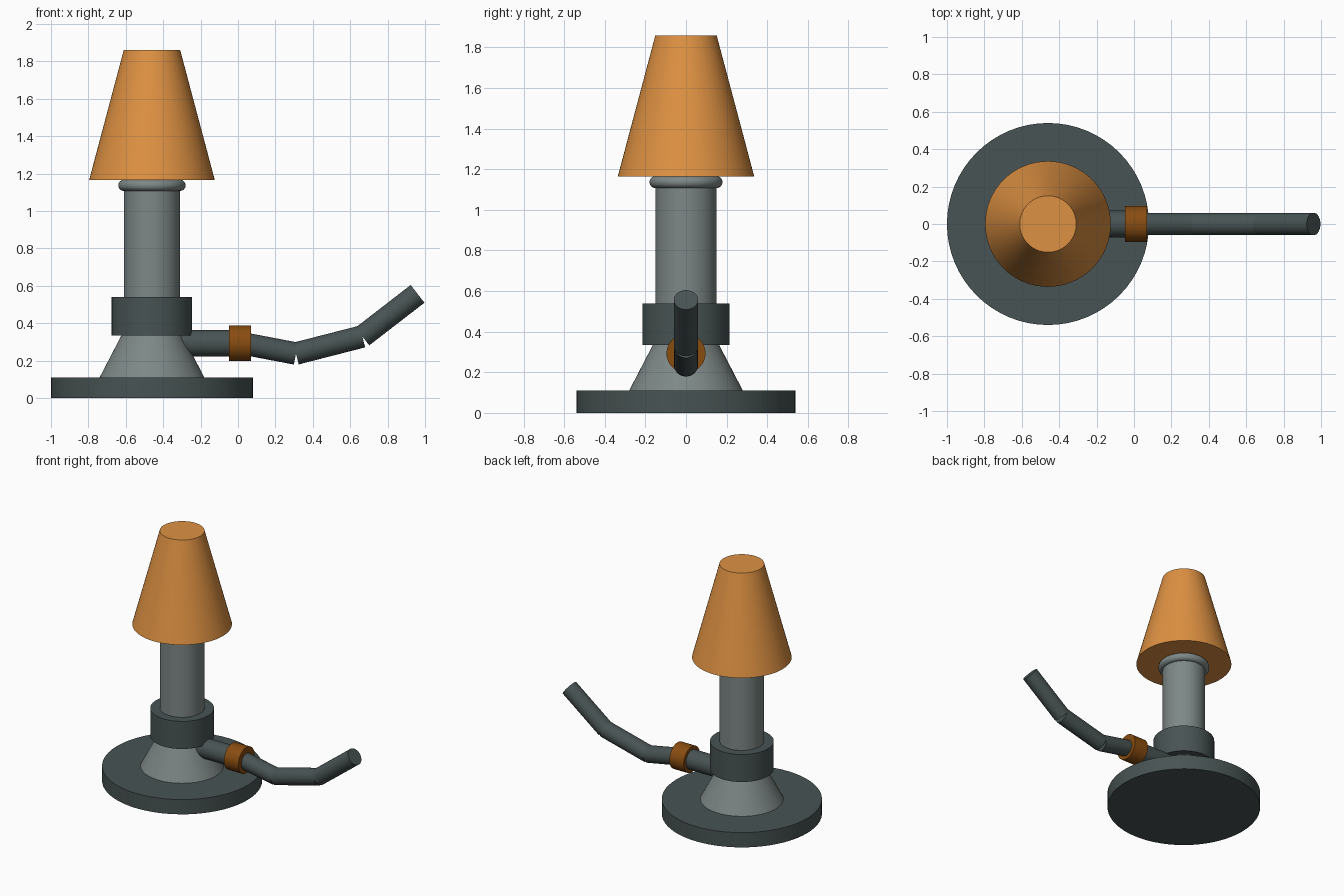
import bpy, math
from mathutils import Vector

if "Cube" in bpy.data.objects:
    bpy.data.objects.remove(bpy.data.objects["Cube"])


def material(name, rgb):
    m = bpy.data.materials.new(name)
    lin = [c / 12.92 if c <= 0.04045 else ((c + 0.055) / 1.055) ** 2.4 for c in (v / 255 for v in rgb)]
    m.diffuse_color = (*lin, 1)
    m.use_nodes = True
    m.node_tree.nodes["Principled BSDF"].inputs["Base Color"].default_value = m.diffuse_color
    return m


DARK = material("dark grey iron", (72, 83, 83))
STEEL = material("grey steel", (125, 136, 134))
ORANGE = material("orange flame", (222, 145, 66))
BROWN = material("brown brass", (136, 76, 16))
CX = -0.46  # axis of the stand


def finish(name, mat):
    o = bpy.context.object
    o.name = name
    o.data.materials.append(mat)
    bpy.ops.object.shade_smooth_by_angle(angle=math.radians(35))
    return o


# tapered or straight rod between two points
def rod(name, a, b, r1, r2, mat, sides=64):
    a, b = Vector(a), Vector(b)
    d = b - a
    bpy.ops.mesh.primitive_cone_add(
        vertices=sides, radius1=r1, radius2=r2, depth=d.length, location=(a + b) / 2,
        rotation=d.to_track_quat('Z', 'Y').to_euler())
    return finish(name, mat)


def upright(name, z0, z1, r1, r2, mat):
    return rod(name, (CX, 0, z0), (CX, 0, z1), r1, r2, mat)


# stand
upright("base", 0, 0.11, 0.54, 0.54, DARK)
upright("base_cone", 0.11, 0.37, 0.28, 0.145, STEEL)
upright("air_collar", 0.335, 0.54, 0.215, 0.215, DARK)
upright("barrel", 0.37, 1.166, 0.15, 0.15, STEEL)
bpy.ops.mesh.primitive_torus_add(major_radius=0.15, minor_radius=0.03, major_segments=64,
                                 minor_segments=16, location=(CX, 0, 1.137))
finish("barrel_rim", STEEL)

# flame
upright("flame", 1.165, 1.86, 0.336, 0.151, ORANGE)

# gas inlet and clamp ring
rod("gas_inlet", (-0.42, 0, 0.293), (0.0, 0, 0.293), 0.071, 0.071, DARK)
rod("hose_clamp", (-0.048, 0, 0.293), (0.07, 0, 0.293), 0.096, 0.096, BROWN)

# hose in straight butted segments
path = [(0.02, 0.293), (0.31, 0.238), (0.665, 0.329), (0.96, 0.557)]
for i, (p, q) in enumerate(zip(path, path[1:])):
    rod(f"hose_{i + 1}", (p[0], 0, p[1]), (q[0], 0, q[1]), 0.06, 0.06, DARK, 48)
